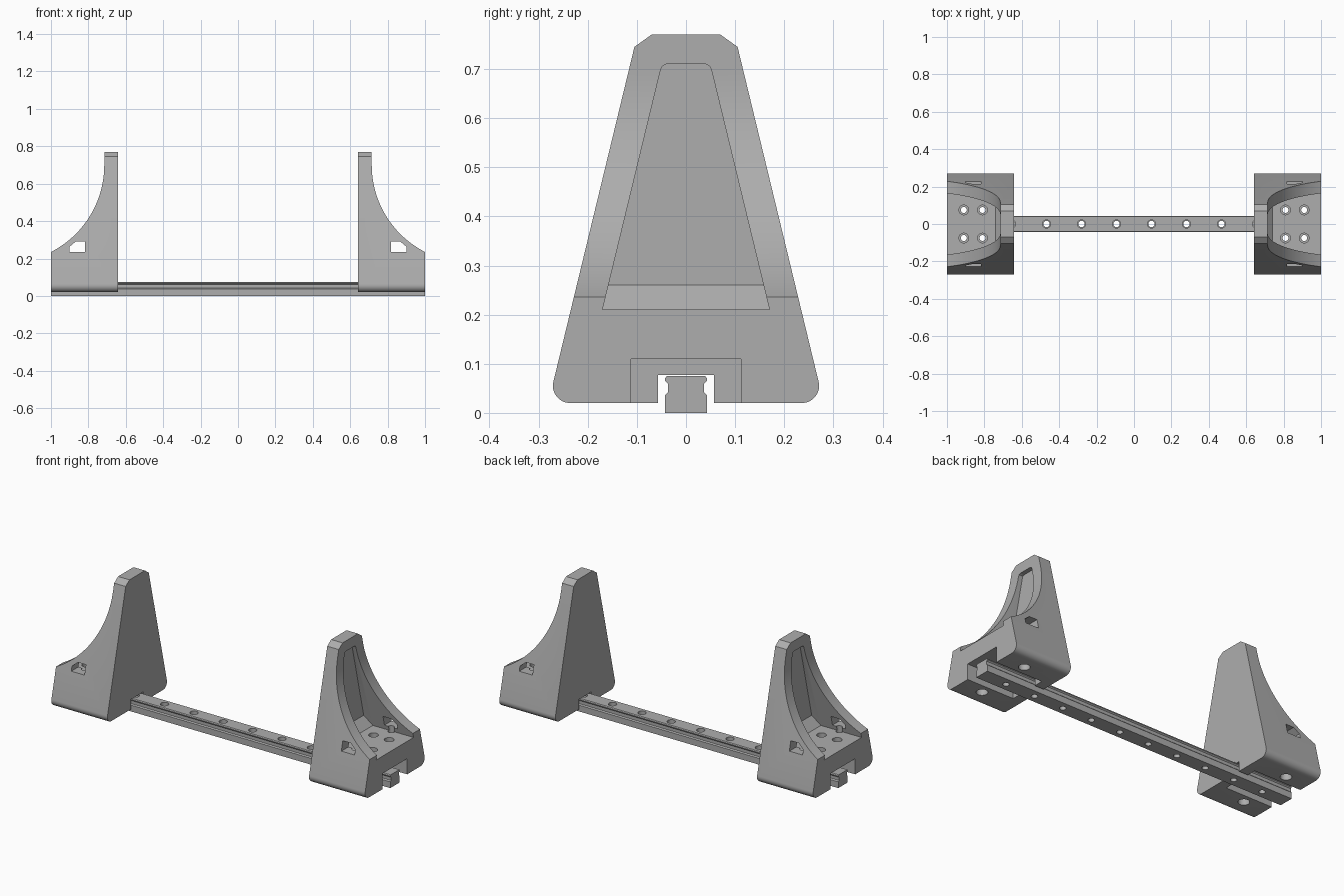
import bpy, bmesh
from math import cos, sin, radians
from mathutils import Matrix

if "Cube" in bpy.data.objects:
    bpy.data.objects.remove(bpy.data.objects["Cube"])

GREY = (0.42, 0.42, 0.42, 1)
mat = bpy.data.materials.new("plain grey")
mat.use_nodes = True
mat.diffuse_color = GREY
mat.node_tree.nodes["Principled BSDF"].inputs["Base Color"].default_value = GREY


def arc(cx, cy, r, start, end, steps):
    angles = [radians(start + (end - start) * i / steps) for i in range(steps + 1)]
    return [(cx + r * cos(a), cy + r * sin(a)) for a in angles]


def mirrored(half):
    """Close a right-hand half profile with its reflection."""
    return half + [(-a, b) for a, b in reversed(half)]


def prism(name, points, axis, lo, hi):
    """Extrude a 2D outline along the given axis."""
    place = {"X": lambda a, b, t: (t, a, b),
             "Y": lambda a, b, t: (a, t, b),
             "Z": lambda a, b, t: (a, b, t)}[axis]
    bm = bmesh.new()
    ends = [[bm.verts.new(place(a, b, t)) for a, b in points] for t in (lo, hi)]
    for ring in ends:
        bm.faces.new(ring)
    n = len(points)
    for i in range(n):
        j = (i + 1) % n
        bm.faces.new((ends[0][i], ends[0][j], ends[1][j], ends[1][i]))
    bmesh.ops.recalc_face_normals(bm, faces=bm.faces)
    mesh = bpy.data.meshes.new(name)
    bm.to_mesh(mesh)
    bm.free()
    mesh.materials.append(mat)
    obj = bpy.data.objects.new(name, mesh)
    bpy.context.collection.objects.link(obj)
    return obj


def activate(obj):
    bpy.ops.object.select_all(action="DESELECT")
    obj.select_set(True)
    bpy.context.view_layer.objects.active = obj


def cut(obj, cutter):
    """Subtract the cutter and discard it."""
    cutter.hide_render = True
    mod = obj.modifiers.new("cut", "BOOLEAN")
    mod.operation = "DIFFERENCE"
    mod.solver = "EXACT"
    mod.object = cutter
    activate(obj)
    bpy.ops.object.modifier_apply(modifier=mod.name)
    bpy.data.objects.remove(cutter)


def drill(obj, x, y, r, lo, hi):
    cut(obj, prism("drill", arc(x, y, r, 0, 345, 23), "Z", lo, hi))


# Rail with grooved sides and a row of counterbored holes
rail = prism("rail", mirrored([(.043, 0), (.043, .036), (.037, .042), (.037, .06),
                               (.043, .066), (.043, .07), (.039, .075)]), "X", -1, 1)
for i in range(10):
    x = (i - 4.5) * .187
    drill(rail, x, 0, .017, -.1, .2)
    drill(rail, x, 0, .022, .035, .2)

# Upright jaw body: tapered, rounded at the foot, chamfered at the top
jaw = prism("left_jaw", mirrored(arc(.236, .055, .035, -90, 14, 8)
                                 + [(.105, .745), (.07, .77)]), "X", .642, .999)

# Concave sweep on the outer side
cut(jaw, prism("sweep", [(1.3, .9), (.715, .9)] + arc(1.237, .7, .522, 180, 250, 40)
               + [(1.3, .21)], "Y", -.5, .5))

# Tapered pocket with a sloped foot at its back wall
pocket = prism("pocket", mirrored([(.17, .21), (.052, .697), (.048, .706), (.04, .71)]),
               "X", .69, 1.2)
bm = bmesh.new()
bm.from_mesh(pocket.data)
foot = [e for e in bm.edges if all(v.co.x < .7 and v.co.z < .22 for v in e.verts)]
bmesh.ops.bevel(bm, geom=foot, offset=.05, segments=1, affect="EDGES")
bm.to_mesh(pocket.data)
bm.free()
cut(jaw, pocket)

# Carriage recess and the narrower rail slot through the inner wall
for half, top, start in ((.112, .11, .70), (.057, .077, .5)):
    cut(jaw, prism("slot", mirrored([(half, -.1), (half, top)]), "X", start, 1.2))

# Side windows
cut(jaw, prism("window", [(.818, .235), (.902, .235), (.902, .262), (.868, .29),
                          (.818, .29)], "Y", -.5, .5))

# Carriage screw holes in the floor and bolt holes from below
for side in (-1, 1):
    for x in (.81, .91):
        drill(jaw, x, side * .075, .016, .05, .3)
        drill(jaw, x, side * .075, .026, .17, .3)
    drill(jaw, .86, side * .165, .03, -.1, .07)
    drill(jaw, .86, side * .165, .017, 0, .25)

# Opposite jaw
other = jaw.copy()
other.data = jaw.data.copy()
other.name = "right_jaw"
bpy.context.collection.objects.link(other)
other.data.transform(Matrix.Diagonal((-1, 1, 1, 1)))
other.data.flip_normals()

for obj in (rail, jaw, other):
    activate(obj)
    bpy.ops.object.shade_smooth_by_angle(angle=radians(25))
